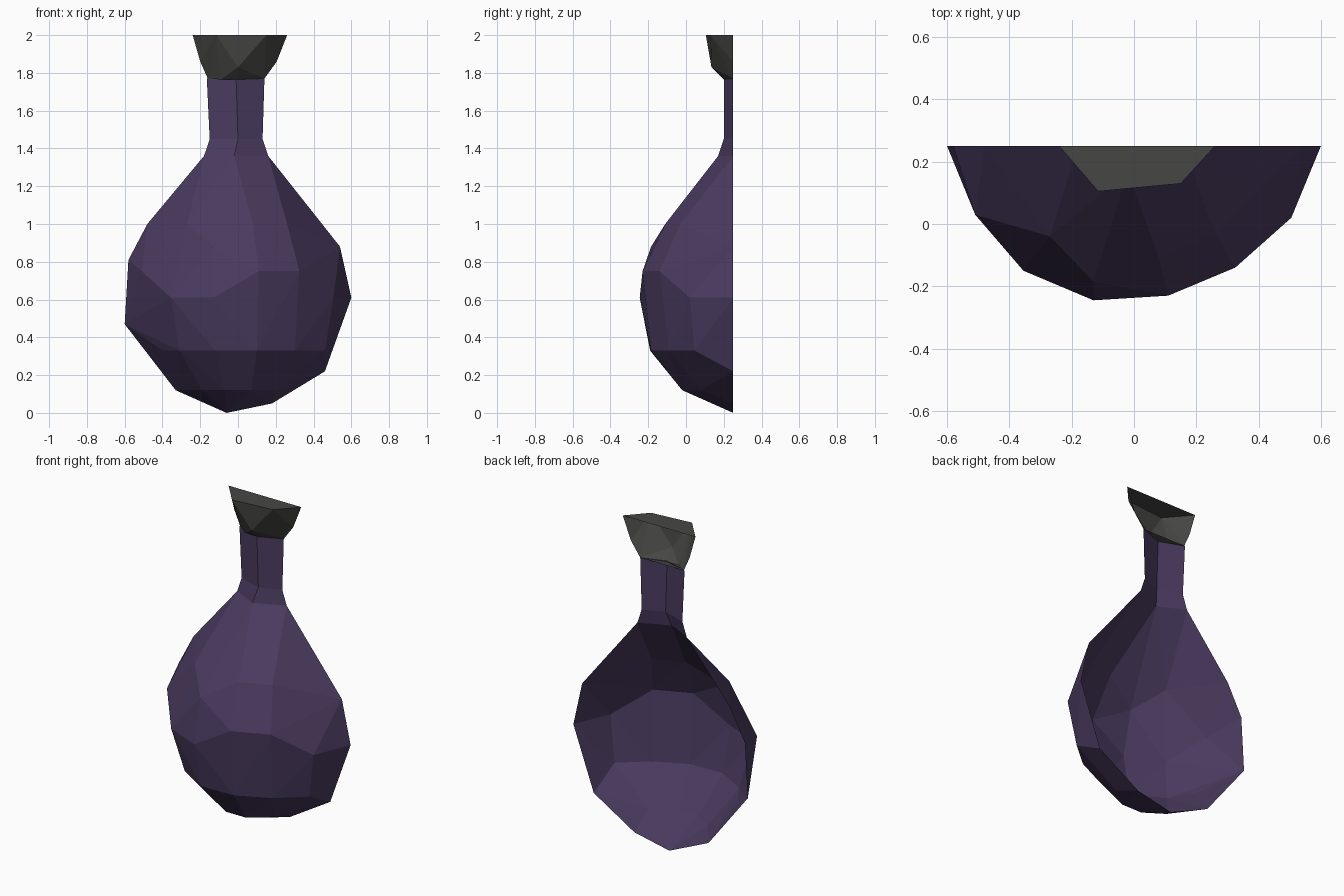
import bpy
import bmesh

if "Cube" in bpy.data.objects:
    bpy.data.objects.remove(bpy.data.objects["Cube"], do_unlink=True)

BACK = 0.25      # plane of the open back
SHOULDER = 1.36  # height where the belly meets the neck


def make_material(name, colour):
    mat = bpy.data.materials.new(name)
    mat.use_nodes = True
    mat.diffuse_color = (*colour, 1)
    mat.node_tree.nodes["Principled BSDF"].inputs["Base Color"].default_value = (*colour, 1)
    return mat


def finish(name, bm, mat):
    mesh = bpy.data.meshes.new(name)
    bm.to_mesh(mesh)
    bm.free()
    mesh.materials.append(mat)
    obj = bpy.data.objects.new(name, mesh)
    bpy.context.collection.objects.link(obj)
    return obj


def faceted_shell(name, points, mat, open_top=None):
    """Faceted hull around the points, left open on the back plane."""
    bm = bmesh.new()
    for p in points:
        bm.verts.new(p)
    bmesh.ops.convex_hull(bm, input=bm.verts[:])
    bmesh.ops.recalc_face_normals(bm, faces=bm.faces[:])
    unwanted = [f for f in bm.faces
                if all(v.co.y > BACK - 0.001 for v in f.verts)
                or (open_top and all(v.co.z > open_top - 0.001 for v in f.verts))]
    bmesh.ops.delete(bm, geom=unwanted, context='FACES')
    loose = [v for v in bm.verts if not v.link_faces]
    bmesh.ops.delete(bm, geom=loose, context='VERTS')
    return finish(name, bm, mat)


def lofted_strip(name, rings, mat):
    """Quads between successive open rings, listed from the bottom up."""
    bm = bmesh.new()
    rows = [[bm.verts.new(p) for p in ring] for ring in rings]
    for low, high in zip(rows, rows[1:]):
        for i in range(len(low) - 1):
            bm.faces.new((low[i], low[i + 1], high[i + 1], high[i]))
    return finish(name, bm, mat)


purple = make_material("dusky purple glass", (0.068, 0.043, 0.115))
grey = make_material("charcoal stopper", (0.062, 0.062, 0.058))

# Outline of the belly on the open back plane
outline = [(-.06, 0), (.18, .05), (.46, .22), (.6, .61), (.54, .88), (.16, SHOULDER),
           (-.18, SHOULDER), (-.48, 1), (-.58, .81), (-.6, .47), (-.33, .12)]
belly = [(x, BACK, z) for x, z in outline]

# Rings of the belly, each as x, y at a height, with a few raised corners
rings = {
    .12: [(-.19, .06), (-.07, -.02), (.07, -.02), (.2, .08)],
    .33: [(-.4, .06), (-.31, -.08), (-.12, -.19), (.1, -.185), (.3, -.09), (.46, .046)],
    .61: [(-.355, -.15), (-.13, -.245), (.505, .02)],
    .75: [(-.51, .03), (.11, -.23), (.325, -.14)],
    .88: [(-.13, -.185)],
    1.0: [(-.27, -.04), (.08, -.11), (.26, -.03)],
    SHOULDER: [(-.02, .17)],
}
belly += [(x, y, z) for z, ring in rings.items() for x, y in ring]
faceted_shell("bottle_belly", belly, purple, open_top=SHOULDER)

# Neck: two panels meeting at a front ridge
neck = [(-.18, -.02, .16, .17, SHOULDER), (-.15, 0, .13, .2, 1.45), (-.165, -.01, .14, .2, 1.77)]
lofted_strip("bottle_neck",
             [[(left, BACK, z), (mid, front, z), (right, BACK, z)]
              for left, mid, right, front, z in neck], purple)

# Stopper: rough cut block flaring to a flat top
faceted_shell("stopper", [
    (-.24, BACK, 2), (-.115, .105, 2), (.15, .13, 2), (.26, BACK, 2),
    (-.2, BACK, 1.86), (0, .135, 1.83), (.205, BACK, 1.86),
    (-.16, BACK, 1.77), (-.09, .2, 1.765), (0, .2, 1.765), (.14, BACK, 1.77),
], grey)
